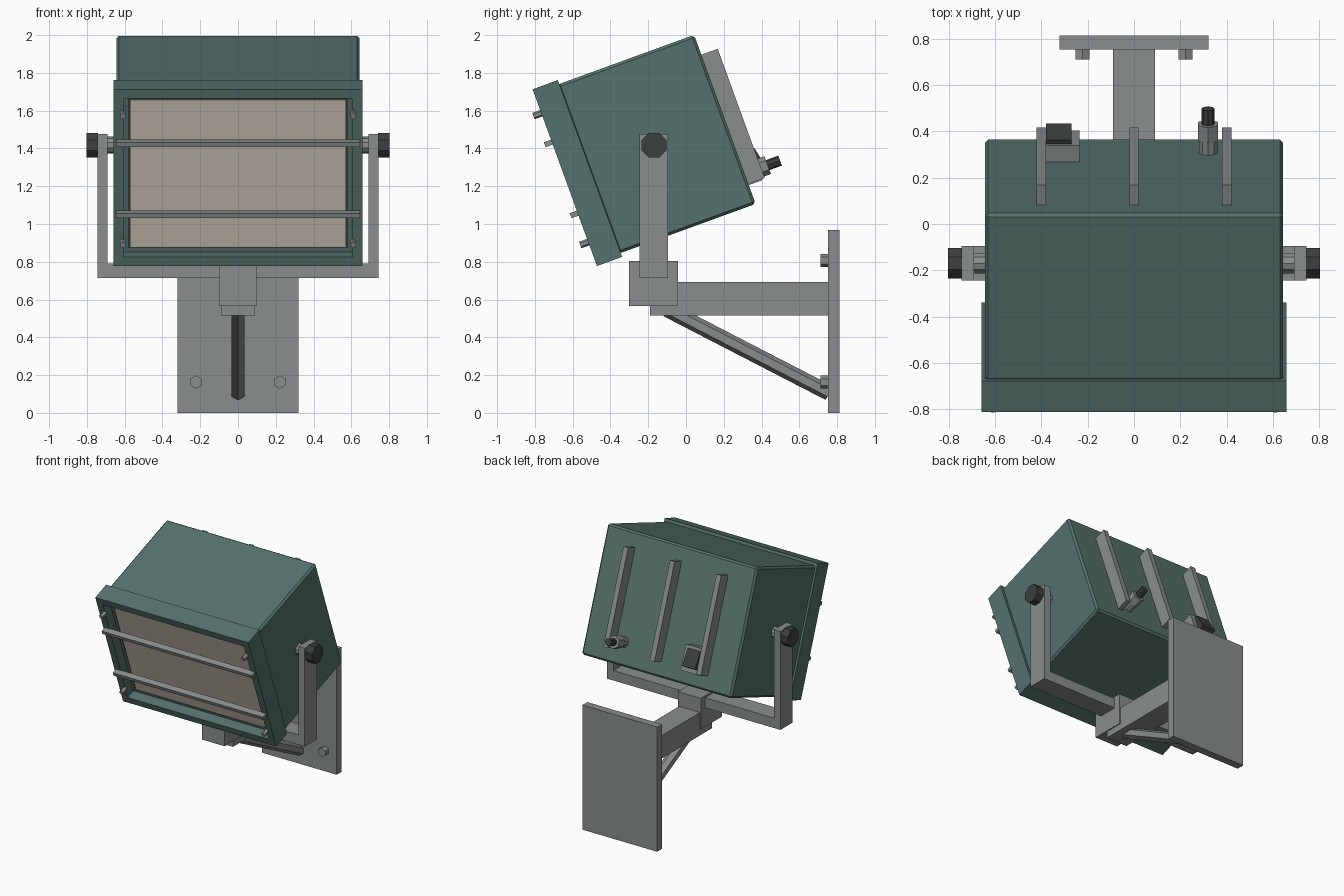
import bpy, bmesh, math
from mathutils import Matrix, Vector

if "Cube" in bpy.data.objects:
    bpy.data.objects.remove(bpy.data.objects["Cube"])


def mat(name, rgb):
    m = bpy.data.materials.new(name)
    m.diffuse_color = (*rgb, 1)
    m.use_nodes = True
    m.node_tree.nodes["Principled BSDF"].inputs["Base Color"].default_value = m.diffuse_color
    return m


GREEN = mat("green_paint", (0.09, 0.168, 0.15))
GREY = mat("grey_metal", (0.25, 0.27, 0.268))
DARK = mat("dark_rubber", (0.045, 0.05, 0.05))
GLASS = mat("tan_glass", (0.61, 0.54, 0.45))

# Lamp head frame: origin at the pivot, tilted 20 degrees downwards
HEAD = Matrix.Translation((0, -0.17, 1.417)) @ Matrix.Rotation(math.radians(20), 4, 'X')
WORLD = Matrix.Identity(4)


def finish(bm, name, material, m):
    bmesh.ops.transform(bm, matrix=m, verts=bm.verts)
    bmesh.ops.recalc_face_normals(bm, faces=bm.faces)
    me = bpy.data.meshes.new(name)
    bm.to_mesh(me)
    bm.free()
    me.materials.append(material)
    ob = bpy.data.objects.new(name, me)
    bpy.context.collection.objects.link(ob)
    return ob


def box_bm(lo, hi):
    lo, hi = Vector(lo), Vector(hi)
    bm = bmesh.new()
    bmesh.ops.create_cube(bm, size=1, matrix=Matrix.Translation((lo + hi) / 2) @ Matrix.Diagonal((*(hi - lo), 1)))
    return bm


def box(name, lo, hi, material, m=WORLD, bevel=0):
    bm = box_bm(lo, hi)
    if bevel:
        bmesh.ops.bevel(bm, geom=bm.edges[:], offset=bevel, segments=1, affect='EDGES')
    return finish(bm, name, material, m)


def prism(name, a, b, r, sides, material, m=WORLD, phase=0.0):
    """Regular prism from a to b, with a corner pointing up when phase is 0."""
    a, b = Vector(a), Vector(b)
    axis = (b - a).normalized()
    side = axis.cross(Vector((0, 0, 1))).normalized()
    up = side.cross(axis)
    bm = bmesh.new()
    rings = []
    for p in (a, b):
        ring = []
        for k in range(sides):
            t = phase + 2 * math.pi * k / sides
            ring.append(bm.verts.new(p + r * (up * math.cos(t) + side * math.sin(t))))
        bm.faces.new(ring)
        rings.append(ring)
    for k in range(sides):
        j = (k + 1) % sides
        bm.faces.new((rings[0][k], rings[0][j], rings[1][j], rings[1][k]))
    return finish(bm, name, material, m)


# Housing
box("housing", (-0.644, -0.37, -0.476), (0.644, 0.4, 0.476), GREEN, HEAD, 0.014)

# Front frame: flat rim, then a straight-sided recess
bm = box_bm((-0.658, -0.502, -0.498), (0.658, -0.36, 0.498))
front = min(bm.faces, key=lambda f: f.calc_center_median().y)
bmesh.ops.inset_region(bm, faces=[front], thickness=0.074)
bmesh.ops.inset_region(bm, faces=[front], thickness=0.0001)
bmesh.ops.translate(bm, verts=front.verts[:], vec=(0, 0.075, 0))
finish(bm, "front_frame", GREEN, HEAD)

# Gasket and glass
box("gasket", (-0.583, -0.431, -0.423), (0.583, -0.424, 0.423), DARK, HEAD)
box("glass", (-0.57, -0.437, -0.414), (0.57, -0.429, 0.414), GLASS, HEAD)

# Guard bars and frame screws
for s in (-1, 1):
    box("guard_bar", (-0.645, -0.542, s * 0.2 - 0.014), (0.645, -0.498, s * 0.2 + 0.014), GREY, HEAD)
    for x in (-0.61, 0.61):
        prism("frame_screw", (x, -0.547, s * 0.363), (x, -0.495, s * 0.363), 0.018, 6, GREY, HEAD)

# Cooling fins
for x in (-0.4, 0, 0.4):
    box("cooling_fin", (x - 0.02, 0.39, -0.364), (x + 0.02, 0.492, 0.364), GREY, HEAD)

# Switch with tilted rocker
box("switch_box", (-0.415, 0.39, -0.37), (-0.235, 0.475, -0.18), GREY, HEAD)
rocker = HEAD @ Matrix.Translation((-0.325, 0.475, -0.27)) @ Matrix.Rotation(math.radians(12), 4, 'X')
box("switch_rocker", (-0.055, -0.03, -0.067), (0.055, 0.035, 0.067), DARK, rocker)

# Cable gland
for name, y0, y1, r, n, c in (("gland_base", 0.39, 0.465, 0.042, 10, GREY),
                              ("gland_nut", 0.46, 0.53, 0.05, 6, GREY),
                              ("cable_stub", 0.525, 0.6, 0.028, 8, DARK)):
    prism(name, (0.32, y0, -0.305), (0.32, y1, -0.305), r, n, c, HEAD)

# Yoke with pivots and knobs
box("yoke_base", (-0.745, -0.245, 0.713), (0.745, -0.095, 0.79), GREY)
for s in (-1, 1):
    x0, x1 = sorted((s * 0.69, s * 0.745))
    box("yoke_arm", (x0, -0.245, 0.713), (x1, -0.095, 1.477), GREY)
    prism("pivot_boss", (s * 0.63, -0.17, 1.417), (s * 0.695, -0.17, 1.417), 0.045, 10, GREY)
    prism("pivot_knob", (s * 0.742, -0.17, 1.417), (s * 0.803, -0.17, 1.417), 0.071, 8, DARK, phase=math.pi / 8)

# Bracket
box("swivel_block", (-0.098, -0.303, 0.565), (0.098, -0.043, 0.805), GREY)
box("support_arm", (-0.09, -0.19, 0.515), (0.09, 0.76, 0.693), GREY)
prism("brace", (0, -0.1, 0.548), (0, 0.758, 0.105), 0.041, 6, GREY)
box("wall_plate", (-0.321, 0.753, 0), (0.321, 0.813, 0.968), GREY)
for x in (-0.222, 0.222):
    for z in (0.163, 0.807):
        prism("plate_bolt", (x, 0.711, z), (x, 0.757, z), 0.035, 6, GREY)
